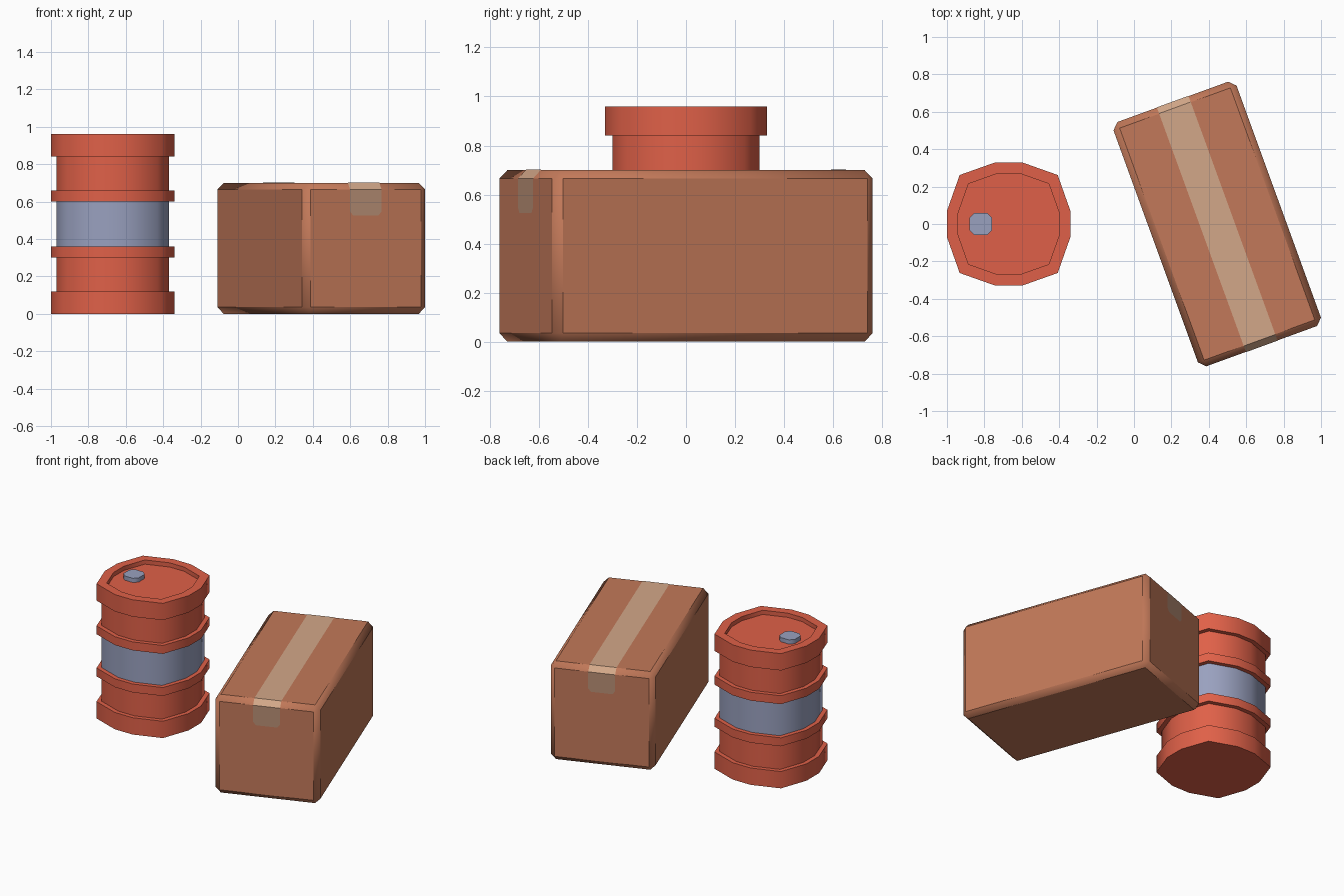
import bpy
import bmesh
from math import radians

cube = bpy.data.objects.get("Cube")
if cube:
    bpy.data.objects.remove(cube, do_unlink=True)


def material(name, rgb):
    mat = bpy.data.materials.new(name)
    mat.use_nodes = True
    mat.diffuse_color = (*rgb, 1)
    mat.node_tree.nodes["Principled BSDF"].inputs["Base Color"].default_value = (*rgb, 1)
    return mat


RED = material("red paint", (0.74, 0.118, 0.065))
GREY = material("blue grey metal", (0.32, 0.355, 0.52))
CARD = material("cardboard", (0.54, 0.19, 0.1))
TAPE = material("packing tape", (0.65, 0.39, 0.25))
FLAP = material("packing tape end", (0.47, 0.27, 0.175))


def finish(bm, name, mats, location, turn=0, smooth=60):
    """Turn a bmesh into a placed, shaded object."""
    bmesh.ops.recalc_face_normals(bm, faces=bm.faces)
    mesh = bpy.data.meshes.new(name)
    bm.to_mesh(mesh)
    bm.free()
    for mat in mats:
        mesh.materials.append(mat)
    obj = bpy.data.objects.new(name, mesh)
    bpy.context.collection.objects.link(obj)
    obj.location = location
    obj.rotation_euler.z = turn
    bpy.ops.object.select_all(action="DESELECT")
    obj.select_set(True)
    bpy.context.view_layer.objects.active = obj
    bpy.ops.object.shade_smooth_by_angle(angle=radians(smooth))


def quarter_turns(points):
    """Repeat one corner of an outline around all four sides."""
    outline = []
    for _ in range(4):
        outline += points
        points = [(-y, x) for x, y in points]
    return outline


def stack(name, outline, profile, mats, location, band=None):
    """Loft scaled copies of an outline along (scale, height) steps."""
    bm = bmesh.new()
    rings = [[bm.verts.new((x * s, y * s, z)) for x, y in outline] for s, z in profile]
    n = len(outline)
    for level, (low, high) in enumerate(zip(rings, rings[1:])):
        for i in range(n):
            j = (i + 1) % n
            face = bm.faces.new((low[i], low[j], high[j], high[i]))
            face.material_index = 1 if level == band else 0
    bm.faces.new(rings[0])
    bm.faces.new(rings[-1])
    finish(bm, name, mats, location)


# Drum: rims and hoops stepping in and out, with a bare metal middle band
RIM, BODY, LIP = 1.0, 0.91, 0.82
drum_outline = quarter_turns([(0.33, -0.07), (0.33, 0.07), (0.262, 0.262)])
drum_profile = [
    (RIM, 0), (RIM, 0.12), (BODY, 0.12),
    (BODY, 0.30), (RIM, 0.30), (RIM, 0.36), (BODY, 0.36),
    (BODY, 0.60), (RIM, 0.60), (RIM, 0.66), (BODY, 0.66),
    (BODY, 0.84), (RIM, 0.84), (RIM, 0.96), (LIP, 0.96), (LIP, 0.93),
]
stack("drum", drum_outline, drum_profile, [RED, GREY], (-0.67, 0, 0), band=6)

# Bung on the drum lid
bung_outline = quarter_turns([(0.06, -0.033), (0.06, 0.033)])
stack("drum_bung", bung_outline, [(1, 0.925), (1, 0.96)], [GREY], (-0.82, 0, 0))

# Carton with chamfered edges
WIDTH, LENGTH, HEIGHT, CHAMFER = 0.70, 1.39, 0.70, 0.035
SPOT, TURN = (0.445, 0, 0), radians(20)
bm = bmesh.new()
bmesh.ops.create_cube(bm, size=1)
for v in bm.verts:
    v.co = (v.co.x * WIDTH, v.co.y * LENGTH, (v.co.z + 0.5) * HEIGHT)
bmesh.ops.bevel(bm, geom=bm.edges[:], offset=CHAMFER, segments=1,
                affect="EDGES", profile=0.5)
finish(bm, "carton", [CARD], SPOT, TURN, smooth=40)

# Tape folded over the top and down both ends, with clipped lower corners
gap = 0.0015
end, top = LENGTH / 2 + gap, HEIGHT + gap
half = [(0.072, end, 0.525), (0.09, end, 0.548),
        (0.09, end, HEIGHT - CHAMFER), (0.09, end - CHAMFER, top)]
rows = [(w, -y, z) for w, y, z in half] + half[::-1]
bm = bmesh.new()
pairs = [(bm.verts.new((-w, y, z)), bm.verts.new((w, y, z))) for w, y, z in rows]
for (a, b), (c, d) in zip(pairs, pairs[1:]):
    face = bm.faces.new((a, b, d, c))
    face.normal_update()
    face.material_index = 1 if abs(face.normal.y) > 0.9 else 0
finish(bm, "carton_tape", [TAPE, FLAP], SPOT, TURN, smooth=40)
